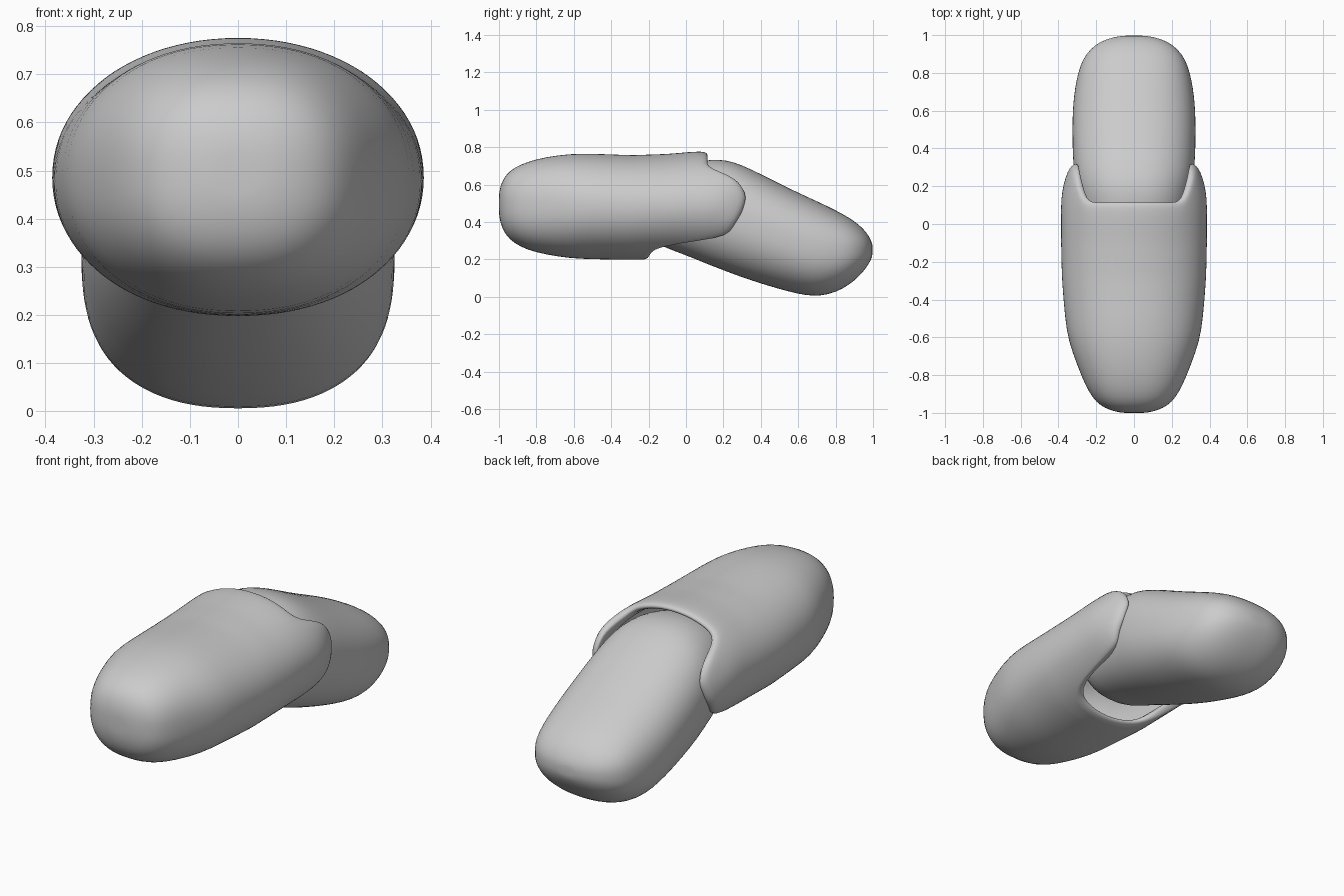
import bpy, bmesh
from math import cos, sin, pi

if "Cube" in bpy.data.objects:
    bpy.data.objects.remove(bpy.data.objects["Cube"])

N = 48  # points per cross-section


def lerp(table, v):
    """Linear lookup of a row in a table sorted by its first column."""
    if v <= table[0][0]:
        return table[0][1:]
    for a, b in zip(table, table[1:]):
        if v <= b[0]:
            t = (v - a[0]) / (b[0] - a[0])
            return [p + (q - p) * t for p, q in zip(a[1:], b[1:])]
    return table[-1][1:]


def point(table, y, k, inset=1.0):
    """Point k of the superellipse section at y: bottom, top, half width, exponent."""
    lo, hi, w, n = lerp(table, y)
    a = 2 * pi * k / N
    c, s = cos(a), sin(a)
    x = w * inset * abs(c) ** (2 / n) * (1 if c > 0 else -1)
    z = (lo + hi) / 2 + (hi - lo) / 2 * inset * abs(s) ** (2 / n) * (1 if s > 0 else -1)
    return (x, y, z)


def loft(name, rings, cap_end):
    bm = bmesh.new()
    vs = [[bm.verts.new(p) for p in r] for r in rings]
    for r, q in zip(vs, vs[1:]):
        for k in range(N):
            j = (k + 1) % N
            bm.faces.new((r[k], r[j], q[j], q[k]))
    caps = [vs[0], vs[-1]] if cap_end else [vs[0]]
    for r in caps:
        c = bm.verts.new([sum(v.co[i] for v in r) / N for i in range(3)])
        for k in range(N):
            bm.faces.new((r[k], r[(k + 1) % N], c))
    bmesh.ops.recalc_face_normals(bm, faces=bm.faces)
    me = bpy.data.meshes.new(name)
    bm.to_mesh(me)
    bm.free()
    for p in me.polygons:
        p.use_smooth = True
    ob = bpy.data.objects.new(name, me)
    bpy.context.collection.objects.link(ob)
    sub = ob.modifiers.new("smooth", 'SUBSURF')
    sub.levels = sub.render_levels = 1
    return ob


# Front segment: y, bottom, top, half width, exponent
front = [
    (-1.0, .43, .56, .07, 2.3), (-.985, .37, .615, .13, 2.4),
    (-.96, .325, .655, .18, 2.4), (-.92, .287, .69, .22, 2.4),
    (-.85, .25, .722, .26, 2.4), (-.75, .225, .748, .30, 2.3),
    (-.62, .205, .765, .348, 2.2), (-.5, .20, .766, .366, 2.1),
    (-.3, .197, .757, .382, 2.1), (-.1, .20, .764, .387, 2.05),
    (.05, .20, .777, .387, 2.05), (.15, .20, .777, .386, 2.05),
    (.25, .20, .777, .368, 2.05), (.33, .20, .777, .325, 2.05)]

# Open edge of the front segment seen from the side: z, y
edge = [(.20, -.20), (.235, -.18), (.265, -.13), (.288, -.02), (.305, .18),
        (.33, .23), (.38, .26), (.45, .30), (.53, .322), (.58, .31),
        (.63, .275), (.665, .21), (.69, .14), (.715, .115), (.78, .115)]

rings = [[point(front, r[0], k) for k in range(N)] for r in front if r[0] <= -.3]
ends = [lerp(edge, point(front, .1, k)[2])[0] for k in range(N)]
for i in range(1, 9):
    rings.append([point(front, -.3 + (e - .03 + .3) * i / 8, k) for k, e in enumerate(ends)])
# rim rolls inwards and returns as an inner wall
for back, inset in [(.01, .985), (0, .955), (0, .92), (.012, .885), (.05, .865), (.16, .85)]:
    rings.append([point(front, e - back, k, inset) for k, e in enumerate(ends)])
loft("front_segment", rings, False)

# Rear segment, sloping down and tucked into the front one
rear = [
    (-.22, .36, .56, .12, 2.2), (-.19, .31, .62, .19, 2.2),
    (-.13, .268, .66, .23, 2.2), (0, .222, .705, .265, 2.2),
    (.1, .18, .732, .285, 2.3), (.18, .149, .734, .302, 2.3),
    (.25, .122, .724, .315, 2.3), (.35, .086, .682, .325, 2.3),
    (.5, .04, .605, .327, 2.3), (.6, .015, .557, .325, 2.3),
    (.68, .002, .52, .318, 2.3), (.76, .01, .483, .306, 2.3),
    (.84, .042, .442, .285, 2.3), (.9, .085, .405, .255, 2.3),
    (.95, .135, .363, .205, 2.3), (.98, .18, .322, .145, 2.3),
    (.997, .215, .285, .07, 2.2)]
loft("rear_segment", [[point(rear, r[0], k) for k in range(N)] for r in rear], True)
